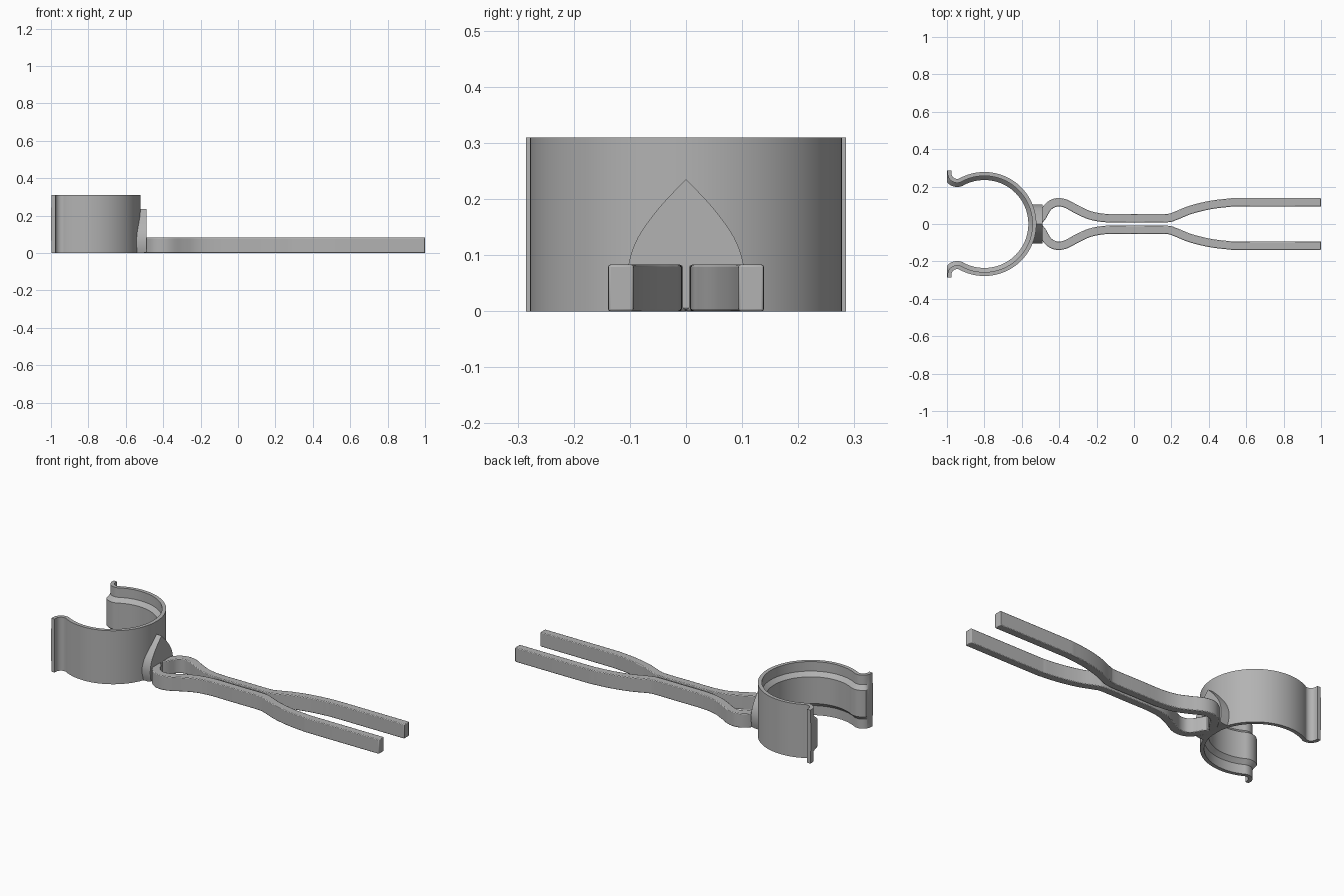
import bpy, bmesh, math
from mathutils import Vector

if "Cube" in bpy.data.objects:
    bpy.data.objects.remove(bpy.data.objects["Cube"], do_unlink=True)

grey = bpy.data.materials.new("plain grey")
grey.use_nodes = True
COLOUR = (0.45, 0.45, 0.45, 1)
grey.diffuse_color = COLOUR
grey.node_tree.nodes["Principled BSDF"].inputs["Base Color"].default_value = COLOUR


def finish(name, bm, bevel=0):
    """Turn a bmesh into a smooth-shaded grey object."""
    bmesh.ops.recalc_face_normals(bm, faces=bm.faces)
    mesh = bpy.data.meshes.new(name)
    bm.to_mesh(mesh)
    bm.free()
    mesh.materials.append(grey)
    ob = bpy.data.objects.new(name, mesh)
    bpy.context.collection.objects.link(ob)
    bpy.ops.object.select_all(action='DESELECT')
    ob.select_set(True)
    bpy.context.view_layer.objects.active = ob
    bpy.ops.object.shade_smooth_by_angle(angle=math.radians(30))
    if bevel:
        mod = ob.modifiers.new("soft edges", 'BEVEL')
        mod.width, mod.segments = bevel, 2
        mod.limit_method, mod.angle_limit = 'ANGLE', math.radians(40)
    return ob


def loft(sections):
    """Skin a row of closed cross-sections and cap both ends."""
    bm = bmesh.new()
    rows = [[bm.verts.new(p) for p in sec] for sec in sections]
    n = len(rows[0])
    for a, b in zip(rows, rows[1:]):
        for i in range(n):
            j = (i + 1) % n
            bm.faces.new((a[i], a[j], b[j], b[i]))
    bm.faces.new(rows[0])
    bm.faces.new(rows[-1])
    return bm


def normals(path):
    """Left-hand normals of a flat path."""
    result = []
    for i in range(len(path)):
        d = path[min(i + 1, len(path) - 1)] - path[max(i - 1, 0)]
        result.append(Vector((-d.y, d.x)).normalized())
    return result


def smooth_path(points, steps=6):
    """Catmull-Rom curve through the points."""
    p = [Vector(q) for q in points]
    p = [p[0]] + p + [p[-1]]
    out = []
    for a, b, c, d in zip(p, p[1:], p[2:], p[3:]):
        for k in range(steps):
            t = k / steps
            out.append(0.5 * (2 * b + (c - a) * t + (2 * a - 5 * b + 4 * c - d) * t**2
                              + (3 * b - a - 3 * c + d) * t**3))
    return out + [p[-1]]


def arc(cx, cy, r, start, end, steps):
    angles = [math.radians(start + (end - start) * k / steps) for k in range(steps + 1)]
    return [Vector((cx + r * math.cos(a), cy + r * math.sin(a))) for a in angles]


# Open ring clip with curled tips and a thicker inner band
HEIGHT = 0.31
half = arc(-0.8, 0, 0.278, 0, 118, 40) + arc(-0.945, 0.272, 0.031, 298, 180, 14)[1:]
half.append(Vector((-0.976, 0.285)))
outer = [Vector((p.x, -p.y)) for p in reversed(half[1:])] + half
profile = [(0, 0), (0, HEIGHT), (0.021, HEIGHT), (0.021, 0.255),
           (0.043, 0.232), (0.043, 0.078), (0.021, 0.055), (0.021, 0)]
sections = []
for p, n in zip(outer, normals(outer)):
    sections.append([(max(-1, p.x + n.x * d), p.y + n.y * d, z) for d, z in profile])
finish("ring_clip", loft(sections))

# Pointed gusset between the ring and the arms
edge = smooth_path([(0, 0.235), (0.045, 0.188), (0.085, 0.133), (0.102, 0.085),
                    (0.103, 0.04), (0.095, 0)], 4)
outline = [(p.x, p.y) for p in edge] + [(-p.x, p.y) for p in reversed(edge[1:])]
bm = loft([[(x, y, z) for y, z in outline] for x in (-0.545, -0.49)])
base_edge = [e for e in bm.edges
             if all(v.co.x > -0.5 and v.co.z < 0.001 for v in e.verts)]
bmesh.ops.bevel(bm, geom=base_edge, offset=0.035, segments=6, profile=0.5,
                affect='EDGES')
finish("gusset", bm)

# Pair of bowed tong arms
centre = smooth_path([(-0.515, 0.012), (-0.49, 0.042), (-0.465, 0.085), (-0.435, 0.109),
                      (-0.4, 0.116), (-0.36, 0.107), (-0.3, 0.075), (-0.23, 0.045),
                      (-0.14, 0.031), (0, 0.031), (0.17, 0.031), (0.22, 0.043),
                      (0.3, 0.075), (0.4, 0.1), (0.5, 0.113), (0.58, 0.116), (1, 0.116)])
W = 0.0225
for name, side in (("back_arm", 1), ("front_arm", -1)):
    sections = []
    for p, n in zip(centre, normals(centre)):
        a, b = p + n * W, p - n * W
        sections.append([(q.x, q.y * side, z) for q, z in
                         ((a, 0), (a, 0.083), (b, 0.083), (b, 0))])
    finish(name, loft(sections), bevel=0.005)
